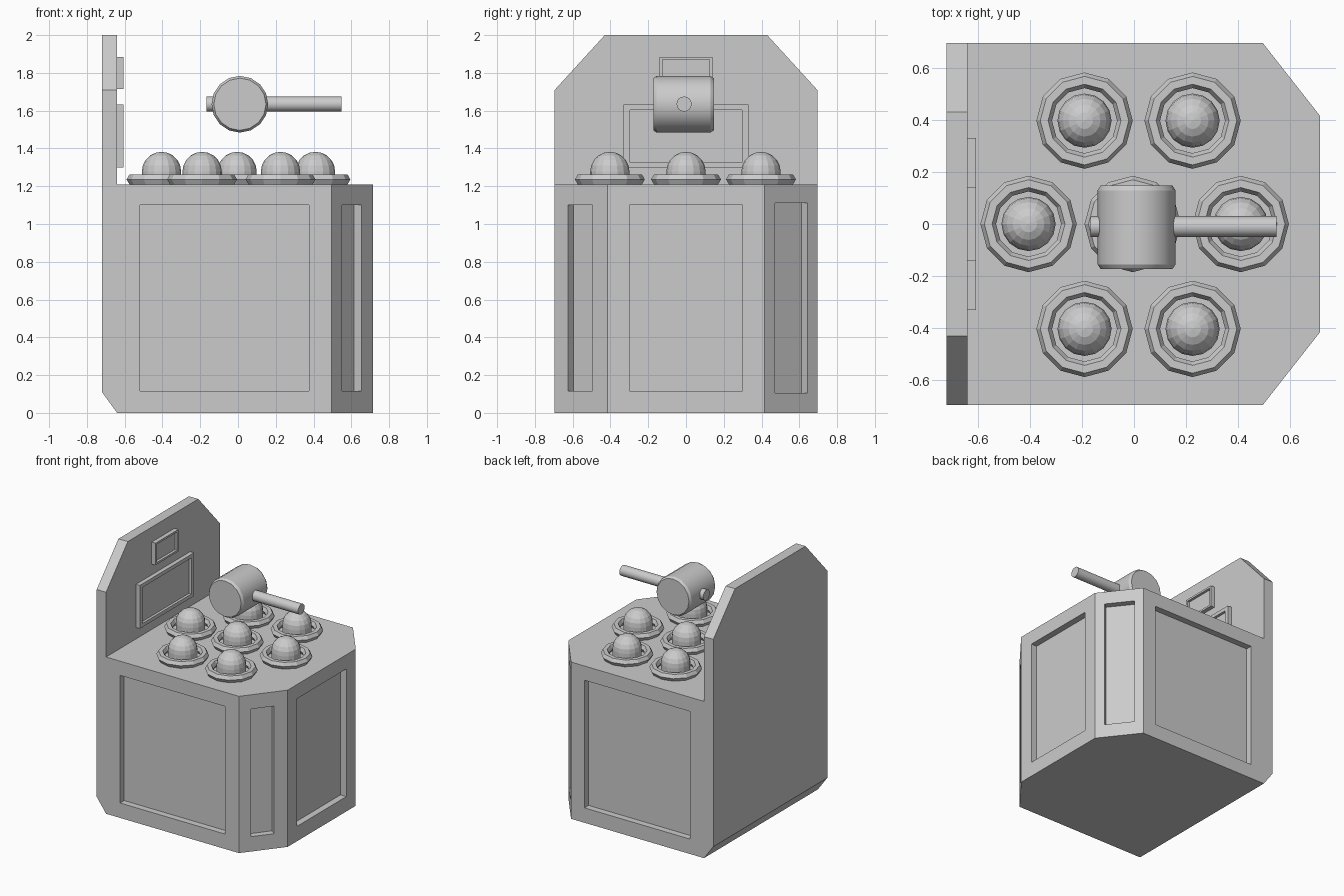
import bpy, bmesh
from math import pi, cos, sin
from mathutils import Vector

if "Cube" in bpy.data.objects:
    bpy.data.objects.remove(bpy.data.objects["Cube"])

Z = Vector((0, 0, 1))


def finish(name, bm, smooth=False):
    bmesh.ops.remove_doubles(bm, verts=bm.verts, dist=1e-4)
    bmesh.ops.recalc_face_normals(bm, faces=bm.faces)
    me = bpy.data.meshes.new(name)
    bm.to_mesh(me)
    bm.free()
    ob = bpy.data.objects.new(name, me)
    bpy.context.collection.objects.link(ob)
    if smooth:
        bpy.context.view_layer.objects.active = ob
        ob.select_set(True)
        bpy.ops.object.shade_smooth_by_angle(angle=pi / 6)
        ob.select_set(False)
    return ob


def face(bm, pts):
    bm.faces.new([bm.verts.new(p) for p in pts])


def recessed_wall(bm, p, q, a0, a1, wall_z, panel_z, depth):
    """Upright wall from p to q with a sunken rectangle from a0 to a1 along it."""
    p, q = Vector((*p, 0)), Vector((*q, 0))
    d = (q - p).normalized()
    inward = Z.cross(d) * depth

    def ring(u0, u1, zs, off):
        return [p + d * u + Z * z + off for u, z in
                ((u0, zs[0]), (u1, zs[0]), (u1, zs[1]), (u0, zs[1]))]
    none = Vector((0, 0, 0))
    outer = ring(0, (q - p).length, wall_z, none)
    rim = ring(a0, a1, panel_z, none)
    floor = ring(a0, a1, panel_z, inward)
    for i in range(4):
        j = (i + 1) % 4
        face(bm, [outer[i], outer[j], rim[j], rim[i]])
        face(bm, [rim[i], rim[j], floor[j], floor[i]])
    face(bm, floor)


def lathe(bm, profile, n):
    """Revolve (radius, z) points about z."""
    vs = [bm.verts.new((r, 0, z)) for r, z in profile]
    es = [bm.edges.new(vs[i:i + 2]) for i in range(len(vs) - 1)]
    bmesh.ops.spin(bm, geom=vs + es, cent=(0, 0, 0), axis=Z,
                   angle=2 * pi, steps=n, use_merge=True)


# Cabinet: counter with cut front corners joined to the tall backboard
W, XB, XM, XC, XR, YC, T = 0.695, -0.72, -0.64, 0.495, 0.715, 0.415, 1.21
bm = bmesh.new()
wz, pz = (0, T), (0.115, 1.10)
outline = [(XM, -W), (XC, -W), (XR, -YC), (XR, YC), (XC, W), (XM, W)]
panels = [(0.12, 1.015), (0.088, 0.256), (0.115, 0.715), (0.07, 0.29), (0.115, 1.015)]
for i, (a0, a1) in enumerate(panels):
    zs = (0.105, 1.11) if i == 3 else pz
    recessed_wall(bm, outline[i], outline[i + 1], a0, a1, wz, zs, 0.05)
for z in wz:
    face(bm, [(x, y, z) for x, y in outline])
crown = [(-W, 1.71), (-0.43, 2), (0.43, 2), (W, 1.71)]
face(bm, [(XM, y, z) for y, z in [(-W, T)] + crown + [(W, T)]])
face(bm, [(XB, y, z) for y, z in [(-W, 0.11)] + crown + [(W, 0.11)]])
for (y0, z0), (y1, z1) in zip(crown, crown[1:]):
    face(bm, [(XB, y0, z0), (XM, y0, z0), (XM, y1, z1), (XB, y1, z1)])
for y in (-W, W):
    face(bm, [(XB, y, 0.11), (XM, y, 0), (XM, y, T), (XM, y, 1.71), (XB, y, 1.71)])
face(bm, [(XB, -W, 0.11), (XM, -W, 0), (XM, W, 0), (XB, W, 0.11)])
finish("cabinet", bm)


# Display boards on the backboard, each with a raised rim
def display(name, half, z0, z1, rim_y, rim_z):
    bm = bmesh.new()
    x = -0.607
    recessed_wall(bm, (x, -half), (x, half), rim_y, 2 * half - rim_y,
                  (z0, z1), (z0 + rim_z, z1 - rim_z), 0.02)
    c = [(-half, z0), (half, z0), (half, z1), (-half, z1)]
    for i in range(4):
        (ya, za), (yb, zb) = c[i], c[(i + 1) % 4]
        face(bm, [(x, ya, za), (x, yb, zb), (XM, yb, zb), (XM, ya, za)])
    finish(name, bm)


display("large_display", 0.33, 1.298, 1.632, 0.033, 0.028)
display("small_display", 0.14, 1.715, 1.885, 0.015, 0.015)

# Seven holes: a faceted ring and a round-topped peg in each
spots = [(-0.405, 0), (-0.005, 0), (0.41, 0)]
spots += [(x, s * 0.4 - 0.003) for x in (-0.19, 0.225) for s in (-1, 1)]
for i, (x, y) in enumerate(spots, 1):
    bm = bmesh.new()
    lathe(bm, [(0.155 + 0.03 * cos(k * pi / 3), 0.026 + 0.03 * sin(k * pi / 3))
               for k in range(7)], 12)
    finish(f"hole_ring_{i}", bm).location = (x, y, T)
    bm = bmesh.new()
    dome = [(0.104 * cos(k * pi / 10), 0.068 + 0.104 * sin(k * pi / 10)) for k in range(5)]
    lathe(bm, [(0.104, 0)] + dome + [(0, 0.172)], 16)
    finish(f"peg_{i}", bm).location = (x, y, T)

# Mallet floating above the counter
bm = bmesh.new()
lathe(bm, [(0, -0.16), (0.138, -0.16), (0.15, -0.142), (0.15, 0.142),
           (0.138, 0.16), (0, 0.16)], 16)
head = finish("mallet_head", bm, True)
head.location = (0.01, -0.013, 1.634)
head.rotation_euler = (pi / 2, 0, 0)

bm = bmesh.new()
lathe(bm, [(0, -0.358), (0.04, -0.358), (0.04, 0.358), (0, 0.358)], 16)
handle = finish("mallet_handle", bm, True)
handle.location = (0.19, -0.01, 1.635)
handle.rotation_euler = (0, pi / 2, 0)
